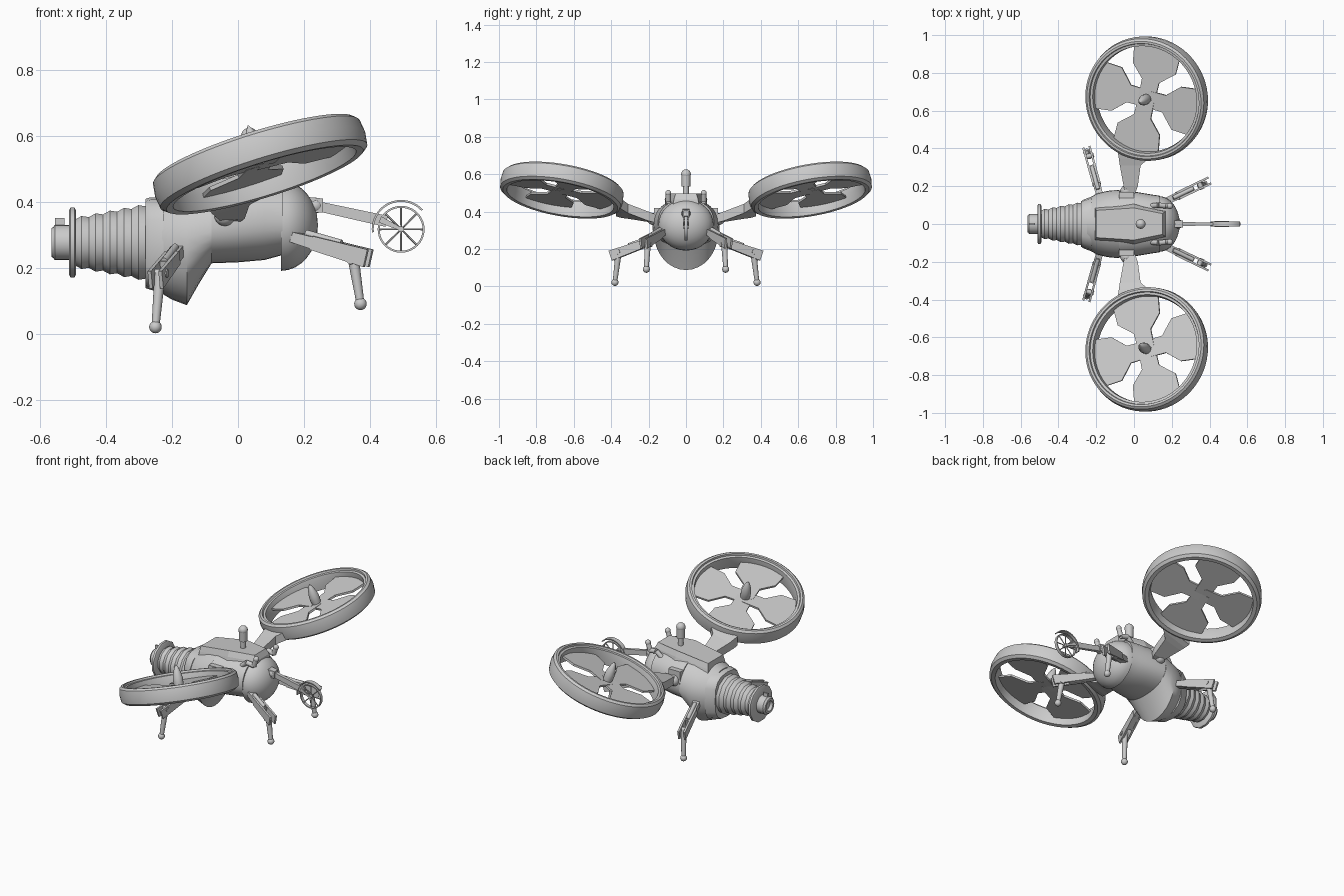
import bpy
import math
from math import sin, cos, pi, radians
from mathutils import Vector, Matrix
import bmesh

if "Cube" in bpy.data.objects:
    bpy.data.objects.remove(bpy.data.objects["Cube"])


def make(name, verts, faces, smooth=35, mirror=False):
    """Mesh object from data, optionally with a twin across y = 0."""
    for s in ((1, -1) if mirror else (1,)):
        me = bpy.data.meshes.new(name)
        me.from_pydata([(v[0], v[1] * s, v[2]) for v in verts], [], faces)
        bm = bmesh.new()
        bm.from_mesh(me)
        bmesh.ops.recalc_face_normals(bm, faces=bm.faces)
        bm.to_mesh(me)
        bm.free()
        ob = bpy.data.objects.new(name + ("_left" if s < 0 else "_right" if mirror else ""), me)
        bpy.context.collection.objects.link(ob)
        bpy.ops.object.select_all(action='DESELECT')
        ob.select_set(True)
        bpy.context.view_layer.objects.active = ob
        if smooth:
            bpy.ops.object.shade_smooth_by_angle(angle=radians(smooth))


def rings_to_mesh(rings, closed=False):
    """Join equal-length point rings; cap the ends unless closed."""
    n, m = len(rings[0]), len(rings)
    verts = [p for r in rings for p in r]
    faces = [(i * n + j, i * n + (j + 1) % n, (i + 1) % m * n + (j + 1) % n, (i + 1) % m * n + j)
             for i in range(m if closed else m - 1) for j in range(n)]
    if not closed:
        faces += [tuple(range(n)), tuple(range((m - 1) * n, m * n))]
    return verts, faces


def frame(origin, axis, side=(1, 0, 0)):
    """Matrix with local z along axis and local x near side."""
    z = Vector(axis).normalized()
    x = Vector(side)
    x = (x - z * x.dot(z)).normalized()
    y = z.cross(x)
    return Matrix.Translation(origin) @ Matrix((x, y, z)).transposed().to_4x4()


def revolve(name, prof, mat, n=32, closed=False, mirror=False, smooth=35):
    rings = [[mat @ Vector((r * cos(2 * pi * k / n), r * sin(2 * pi * k / n), z)) for k in range(n)]
             for r, z in prof]
    make(name, *rings_to_mesh(rings, closed), smooth=smooth, mirror=mirror)


def ball(name, c, r, mirror=False):
    prof = [(max(r * sin(pi * i / 10), 1e-4), -r * cos(pi * i / 10)) for i in range(11)]
    revolve(name, prof, Matrix.Translation(c), 16, mirror=mirror)


def rod(name, a, b, ra, rb, mirror=False, n=12):
    d = Vector(b) - Vector(a)
    side = (1, 0, 0) if abs(d.normalized().x) < 0.9 else (0, 1, 0)
    revolve(name, [(ra, 0), (rb, d.length)], frame(a, d, side), n, mirror=mirror)


def beam(name, a, b, sa, sb, mirror=False):
    """Tapered box from a to b; sizes are (width, height)."""
    d = Vector(b) - Vector(a)
    side = Vector((0, 0, 1)).cross(d)
    m = frame(a, d, side if side.length > 1e-5 else (0, 1, 0))
    rings = [[m @ Vector((w * i / 2, h * j / 2, z)) for i, j in ((-1, -1), (1, -1), (1, 1), (-1, 1))]
             for (w, h), z in ((sa, 0), (sb, d.length))]
    make(name, *rings_to_mesh(rings), smooth=0, mirror=mirror)


def hull(name, stations, n=32, smooth=30, power=1.0):
    """Loft along x; station = x, half width, top, bottom, middle height."""
    rings = []
    for x, w, top, bot, mid in stations:
        ring = []
        for k in range(n):
            c, s = cos(2 * pi * k / n), sin(2 * pi * k / n)
            c, s = math.copysign(abs(c) ** power, c), math.copysign(abs(s) ** power, s)
            ring.append((x, w * c, mid + s * ((top - mid) if s > 0 else (mid - bot))))
        rings.append(ring)
    make(name, *rings_to_mesh(rings), smooth=smooth)


# Body: deep rear bowl, raised belly, round head
hull("rear_body", [(-0.25, .13, .42, .135, .28), (-0.20, .16, .44, .105, .29),
                   (-0.155, .172, .455, .088, .29), (-0.12, .178, .465, .15, .30),
                   (-0.08, .18, .47, .215, .31)])
hull("mid_body", [(-0.08, .178, .468, .215, .32), (0, .172, .47, .218, .33),
                  (.08, .158, .47, .225, .34), (.135, .15, .465, .24, .34)], power=0.9)
hull("head", [(.13, .148, .465, .192, .33)] +
     [(.13 + .112 * sin(t), .148 * cos(t), .33 + .135 * cos(t), .33 - .138 * cos(t), .33)
      for t in [pi / 2 * i / 8 * .99 for i in range(1, 9)]])
hull("rear_collar", [(-.28, .12, .41, .14, .275), (-.265, .13, .415, .135, .275),
                     (-.225, .145, .415, .125, .275)], n=16, power=.7)

# Raised hatch along the back
hatch = []
for z, wr, wm, wf, x0, x1 in ((.42, .09, .115, .07, -.21, .17), (.465, .08, .10, .065, -.205, .165),
                              (.497, .072, .085, .055, -.20, .15)):
    hatch.append([(x0, -wr, z - .03), (.0, -wm, z), (x1, -wf, z), (x1, wf, z), (.0, wm, z), (x0, wr, z - .03)])
make("back_hatch", *rings_to_mesh(hatch), smooth=0)
rod("mast", (.035, 0, .48), (.035, 0, .54), .015, .015)
rod("mast_lamp", (.035, 0, .535), (.035, 0, .60), .023, .025)
ball("mast_cap", (.035, 0, .60), .026)
for p, q in (((.09, .095, .43), (.13, .10, .465)), ((.13, .10, .465), (.175, .095, .455)),
             ((.175, .095, .455), (.19, .095, .50))):
    rod("head_pipe", p, q, .014, .014, mirror=True)
ball("head_pipe_tip", (.19, .095, .50), .016, mirror=True)

# Bellows tail, disc and nozzle, all around the x axis
tail = frame((0, 0, .278), (1, 0, 0), (0, cos(pi / 12), sin(pi / 12)))
bellows = []
for i in range(6):
    x, r = -.495 + i * .043, .080 + i * .0085
    bellows += [(r - .009, x), (r + .003, x + .021)]
revolve("bellows", bellows, tail, 12, smooth=32)
revolve("tail_disc", [(.10, -.512), (.109, -.508), (.109, -.495), (.10, -.49)], tail, 12)
revolve("tail_nozzle", [(.03, -.545), (.03, -.565), (.044, -.565), (.046, -.56), (.053, -.555),
                        (.053, -.51)], tail, 24)
beam("nozzle_fin", (-.54, 0, .325), (-.54, 0, .352), (.01, .03), (.01, .03))

# Ducted rotors, tilted back and inward
rot = frame((.067, .664, .515), (-.31, -.18, 1))
revolve("duct", [(.290, -.048), (.312, -.050), (.328, -.038), (.333, 0), (.328, .038), (.316, .049),
                 (.304, .049), (.301, .038), (.288, .036), (.284, .0)], rot, 64, closed=True, mirror=True)
for k in range(4):
    turn = rot @ Matrix.Rotation(radians(90 * k - 13), 4, 'Z') @ Matrix.Rotation(radians(2), 4, 'X')
    shape = [(0, -.045), (.10, -.048), (.17, -.125), (.258, -.128), (.287, -.03), (.287, .03),
             (.258, .128), (.17, .115), (.10, .048), (0, .045)]
    make("fan_blade", *rings_to_mesh([[turn @ Vector((x, y, z)) for x, y in shape] for z in (-.006, .006)]),
         smooth=0, mirror=True)
revolve("fan_spinner", [(.024, -.006), (.028, .025), (.028, .05), (.022, .08), (.012, .108), (.001, .125)],
        rot, 16, mirror=True)

# Rotor arms flaring into the ducts
arm = []
for y, z, x0, x1, h in ((.16, .362, -.045, .005, .045), (.20, .372, -.055, .02, .05),
                        (.31, .402, -.075, .035, .05), (.345, .412, -.08, .075, .055),
                        (.375, .422, -.085, .12, .055)):
    def zz(x): return z + .30 * (x + .02) * min(1, (y - .16) * 6)
    arm.append([(x0, y, zz(x0) - h / 2), (x1, y, zz(x1) - h / 2), (x1, y, zz(x1) + h / 2), (x0, y, zz(x0) + h / 2)])
make("rotor_arm", *rings_to_mesh(arm), smooth=0, mirror=True)
ball("arm_joint", (-.04, .175, .36), .032, mirror=True)
beam("arm_mount", (-.08, .145, .395), (.0, .145, .395), (.05, .05), (.05, .05), mirror=True)


# Legs: channel-shaped thigh, thin shin, ball foot
def leg(name, hip, knee, shin_top, foot):
    hip, knee = Vector(hip), Vector(knee)
    d = knee - hip
    across = Vector((0, 0, 1)).cross(d).normalized()
    ball(name + "_hip", hip, .022, mirror=True)
    beam(name + "_thigh", hip, hip + d * .65, (.036, .03), (.042, .045), mirror=True)
    for s in (1, -1):
        o = across * .017 * s
        beam(name + "_thigh_plate", hip + d * .3 + o, knee + o, (.011, .042), (.011, .055), mirror=True)
    rod(name + "_thigh_piston", hip + d * .2 + Vector((0, 0, .022)), hip + d * .65 + Vector((0, 0, .022)),
        .011, .011, mirror=True)
    rod(name + "_knee_pin", Vector(shin_top) - across * .024, Vector(shin_top) + across * .024, .013, .013, mirror=True)
    rod(name + "_shin", shin_top, foot, .017, .012, mirror=True)
    ball(name + "_foot", foot, .019, mirror=True)


leg("front_leg", (.16, .115, .297), (.395, .228, .230), (.35, .205, .225), (.371, .212, .092))
leg("rear_leg", (-.175, .13, .262), (-.25, .40, .165), (-.236, .36, .185), (-.25, .38, .022))

# Front boom with spoked wheel and fender
ball("boom_ball", (.235, 0, .39), .024)
beam("boom_block", (.20, 0, .393), (.257, 0, .390), (.04, .048), (.036, .042))
beam("boom", (.25, 0, .386), (.45, 0, .342), (.02, .03), (.016, .034))
hub = Vector((.494, 0, .318))
for s in (1, -1):
    beam("wheel_fork", (.43, .012 * s, .348), hub + Vector((0, .013 * s, 0)), (.006, .02), (.006, .01))
wheel = frame(hub, (0, 1, 0))
revolve("wheel_rim", [(.065, -.009), (.071, -.009), (.071, .009), (.065, .009)], wheel, 40, closed=True)
rod("wheel_hub", hub - Vector((0, .016, 0)), hub + Vector((0, .016, 0)), .009, .009)
for k in range(8):
    u = Vector((cos(k * pi / 4), 0, sin(k * pi / 4)))
    rod("wheel_spoke", hub + u * .008, hub + u * .066, .0025, .0035, n=6)
fender = []
for i in range(21):
    t = radians(42 + i * 7.2)
    fender.append([hub + Vector((r * cos(t), y, r * sin(t)))
                   for r, y in ((.083, -.014), (.089, -.014), (.089, .014), (.083, .014))])
make("wheel_fender", *rings_to_mesh(fender))
